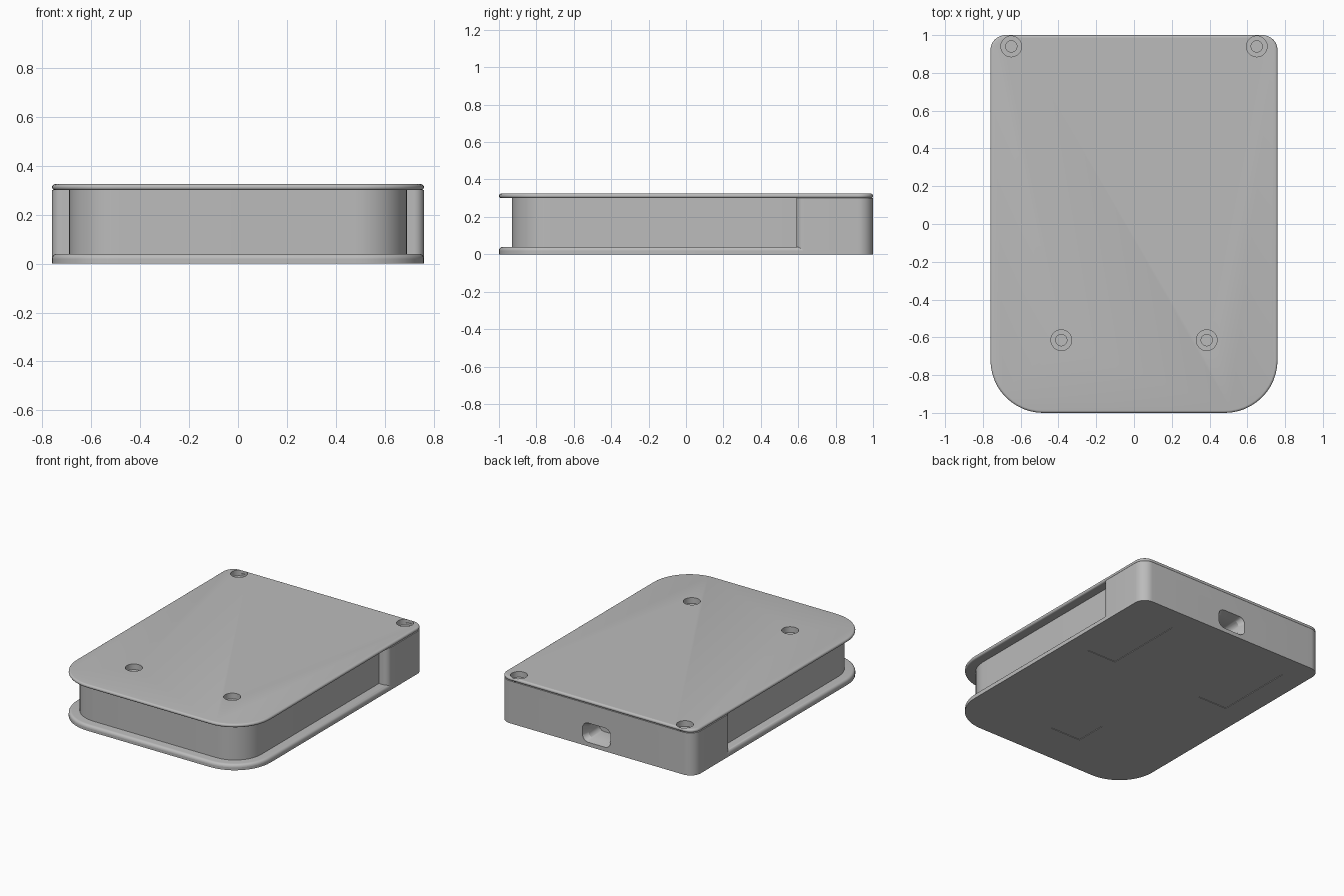
import bpy, bmesh, math
from mathutils import Vector, Matrix

cube = bpy.data.objects.get("Cube")
if cube:
    bpy.data.objects.remove(cube, do_unlink=True)

grey = bpy.data.materials.new("plain_grey")
grey.use_nodes = True
grey.diffuse_color = (0.5, 0.5, 0.5, 1)
grey.node_tree.nodes["Principled BSDF"].inputs["Base Color"].default_value = (0.5, 0.5, 0.5, 1)


def rounded(corners, steps=12):
    """Outline through square (x, y, radius) corners, each one filleted."""
    pts = []
    for i, (x, y, r) in enumerate(corners):
        c = Vector((x, y))
        if r <= 0:
            pts.append(c)
            continue
        dp = (Vector(corners[i - 1][:2]) - c).normalized()
        dn = (Vector(corners[(i + 1) % len(corners)][:2]) - c).normalized()
        for k in range(steps + 1):
            t = math.pi / 2 * k / steps
            pts.append(c + r * (dp + dn) - r * (dn * math.cos(t) + dp * math.sin(t)))
    return pts


def mirrored(half):
    return rounded(half + [(-x, y, r) for x, y, r in reversed(half)])


def plate(hw, y0, y1, front_r, back_r, inset=0):
    return mirrored([(hw - inset, y0 + inset, front_r - inset),
                     (hw - inset, y1 - inset, back_r - inset)])


def circle(cx, cy, r, n=32):
    return [Vector((cx + r * math.cos(2 * math.pi * k / n),
                    cy + r * math.sin(2 * math.pi * k / n))) for k in range(n)]


def loft(name, layers, matrix=Matrix()):
    """Solid skinned through (outline, height) layers."""
    bm = bmesh.new()
    rings = [[bm.verts.new((p.x, p.y, z)) for p in pts] for pts, z in layers]
    n = len(rings[0])
    for a, b in zip(rings, rings[1:]):
        for i in range(n):
            bm.faces.new((a[i], a[(i + 1) % n], b[(i + 1) % n], b[i]))
    bm.faces.new(rings[0])
    bm.faces.new(rings[-1])
    bm.transform(matrix)
    bmesh.ops.recalc_face_normals(bm, faces=bm.faces)
    mesh = bpy.data.meshes.new(name)
    bm.to_mesh(mesh)
    bm.free()
    mesh.materials.append(grey)
    obj = bpy.data.objects.new(name, mesh)
    bpy.context.collection.objects.link(obj)
    return obj


def select(obj):
    bpy.ops.object.select_all(action='DESELECT')
    obj.select_set(True)
    bpy.context.view_layer.objects.active = obj


def cut(targets, cutter):
    for obj in targets:
        select(obj)
        mod = obj.modifiers.new("cut", 'BOOLEAN')
        mod.operation, mod.solver, mod.object = 'DIFFERENCE', 'EXACT', cutter
        bpy.ops.object.modifier_apply(modifier=mod.name)
    bpy.data.objects.remove(cutter, do_unlink=True)


# Base slab, and the lip with a rounded top edge around the recessed wall
HW, LID_Z, TOP = 0.76, 0.30, 0.325
full = plate(HW, -1, 1, 0.28, 0.08)
base = loft("base_plate", [(full, 0), (full, 0.02)])
arc = [math.pi / 2 * k / 5 for k in range(6)]
lip = loft("base_lip", [(plate(HW, -1, 0.66, 0.28, 0, 0.02 * (1 - math.cos(t))),
                         0.02 + 0.02 * math.sin(t)) for t in arc])

# Body: recessed wall flowing into the full width rear block
body_outline = mirrored([(0.69, -0.93, 0.21), (0.69, 0.59, 0),
                         (HW, 0.59, 0.04), (HW, 1, 0.08)])
body = loft("body", [(body_outline, 0.02), (body_outline, LID_Z)])

# Lid with a rounded rim
half = (TOP - LID_Z) / 2
rim = [math.pi * (k / 8 - 0.5) for k in range(9)]
lid = loft("lid", [(plate(HW, -1, 1, 0.28, 0.08, half * (1 - math.cos(t))),
                    LID_Z + half + half * math.sin(t)) for t in rim])

# Counterbored screw holes
for x, y in ((0.65, 0.94), (0.385, -0.615)):
    for side in (-1, 1):
        small, large = circle(side * x, y, 0.03), circle(side * x, y, 0.055)
        cut([lid, body], loft("hole_cutter", [(small, 0.24), (small, 0.285),
                                             (large, 0.285), (large, 0.35)]))

# Flared cable port in the back
def port(w, h, r):
    z = 0.097
    return rounded([(w, z - h, r), (w, z + h, r), (-w, z + h, r), (-w, z - h, r)], 6)

cut([body], loft("port_cutter", [(port(0.11, 0.068, 0.045), -1.02),
                                 (port(0.11, 0.068, 0.045), -0.995),
                                 (port(0.09, 0.05, 0.035), -0.96),
                                 (port(0.09, 0.05, 0.035), -0.84)],
                 Matrix.Rotation(math.pi / 2, 4, 'X')))

# Shallow pad recesses underneath
for x0, x1, y0, y1 in ((0.36, 0.59, 0.235, 0.82), (-0.59, -0.36, 0.235, 0.82),
                       (-0.12, 0.12, -0.7, -0.465)):
    pad = rounded([(x0, y0, 0), (x1, y0, 0), (x1, y1, 0), (x0, y1, 0)])
    cut([base], loft("pad_cutter", [(pad, -0.02), (pad, 0.004)]))

for obj in (base, lip, body, lid):
    select(obj)
    bpy.ops.object.shade_smooth_by_angle(angle=math.radians(30))
